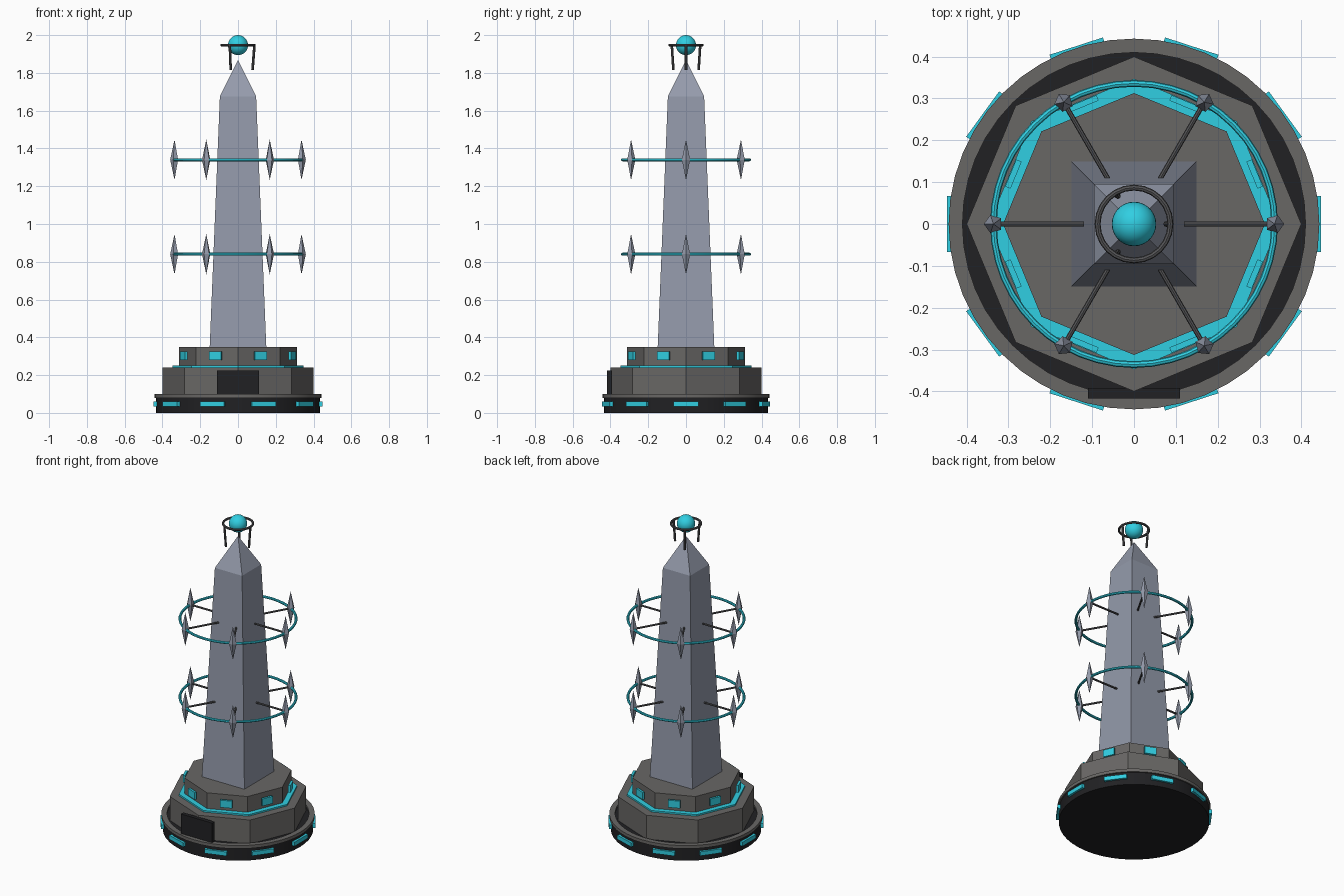
import bpy, bmesh, math
from mathutils import Vector, Matrix

if "Cube" in bpy.data.objects:
    bpy.data.objects.remove(bpy.data.objects["Cube"])

def material(name, rgb):
    m = bpy.data.materials.new(name)
    m.diffuse_color = (*rgb, 1)
    m.use_nodes = True
    m.node_tree.nodes["Principled BSDF"].inputs["Base Color"].default_value = m.diffuse_color
    return m

CYAN = material("glow_cyan", (0.03, 0.62, 0.76))
STONE = material("blue_stone", (0.30, 0.33, 0.41))
BASE = material("base_grey", (0.14, 0.135, 0.13))
BLACK = material("black", (0.015, 0.015, 0.017))
METAL = material("dark_metal", (0.09, 0.09, 0.095))

def finish(bm, name, mat, smooth=False):
    bmesh.ops.recalc_face_normals(bm, faces=bm.faces)
    me = bpy.data.meshes.new(name)
    bm.to_mesh(me)
    bm.free()
    me.materials.append(mat)
    ob = bpy.data.objects.new(name, me)
    bpy.context.collection.objects.link(ob)
    if smooth:
        bpy.ops.object.select_all(action='DESELECT')
        ob.select_set(True)
        bpy.context.view_layer.objects.active = ob
        bpy.ops.object.shade_smooth_by_angle(angle=math.radians(35))
    return ob

def lathe(name, mat, profile, n, smooth=False, turn=0.0, closed=False):
    """Revolve an (r, z) profile with n sides; open profiles get caps."""
    bm = bmesh.new()
    rings = [[bm.verts.new((r * math.cos(turn + i * math.tau / n),
                            r * math.sin(turn + i * math.tau / n), z))
              for i in range(n)] for r, z in profile]
    pairs = list(zip(rings, rings[1:])) + ([(rings[-1], rings[0])] if closed else [])
    for a, b in pairs:
        for i in range(n):
            j = (i + 1) % n
            bm.faces.new((a[i], a[j], b[j], b[i]))
    if not closed:
        bm.faces.new(rings[0])
        bm.faces.new(rings[-1])
    bmesh.ops.remove_doubles(bm, verts=bm.verts, dist=1e-5)
    return finish(bm, name, mat, smooth)

def torus(name, mat, R, r, z, n, sides=8):
    prof = [(R + r * math.cos(k * math.tau / sides), z + r * math.sin(k * math.tau / sides))
            for k in range(sides)]
    return lathe(name, mat, prof, n, True, closed=True)

def box(name, mat, center, size, angle=0.0):
    bm = bmesh.new()
    m = Matrix.Rotation(angle, 4, 'Z') @ Matrix.Translation(center) @ Matrix.Diagonal((*size, 1))
    bmesh.ops.create_cube(bm, size=1, matrix=m)
    return finish(bm, name, mat)

def rod(name, mat, a, b, r):
    a, b = Vector(a), Vector(b)
    d = b - a
    bm = bmesh.new()
    m = Matrix.Translation((a + b) / 2) @ d.to_track_quat('Z', 'Y').to_matrix().to_4x4()
    bmesh.ops.create_cone(bm, cap_ends=True, segments=8, radius1=r, radius2=r,
                          depth=d.length, matrix=m)
    return finish(bm, name, mat, True)

def polar(r, a, z):
    return (r * math.cos(a), r * math.sin(a), z)

# Round base with raised rim
lathe("base_disc", BLACK, [(0.435, 0), (0.435, 0.088)], 48, True)
lathe("base_rim", BASE, [(0.41, 0.08), (0.443, 0.08), (0.443, 0.1), (0.41, 0.1)],
      48, True, closed=True)
for i in range(10):
    box(f"base_light_{i}", CYAN, (0.437, 0, 0.048), (0.02, 0.134, 0.026), i * math.tau / 10)

# Octagonal tiers and glowing seam
lathe("lower_tier", BASE, [(0.40, 0.08), (0.40, 0.24)], 8)
lathe("seam_plate", CYAN, [(0.347, 0.236), (0.347, 0.25)], 8)
lathe("upper_tier", BASE, [(0.313, 0.24), (0.313, 0.35)], 8)
for i in range(8):
    box(f"tier_light_{i}", CYAN, (0.312, 0, 0.302), (0.014, 0.07, 0.046),
        (i + 0.5) * math.tau / 8)
box("front_panel", BLACK, (0, -0.405, 0.163), (0.22, 0.025, 0.125))

# Obelisk shaft with pyramid tip
s = math.sqrt(2)
lathe("obelisk", STONE, [(0.15 * s, 0.345), (0.096 * s, 1.675), (0, 1.867)][:2] + [(1e-6, 1.867)],
      4, turn=math.pi / 4)

# Two halo rings with struts and crystals
for name, z in (("lower", 0.84), ("upper", 1.34)):
    torus(f"{name}_halo", CYAN, 0.336, 0.008, z, 48)
    for i in range(6):
        a = i * math.tau / 6
        rod(f"{name}_strut_{i}", METAL, polar(0.12, a, z), polar(0.33, a, z), 0.006)
        c = lathe(f"{name}_crystal_{i}", STONE,
                  [(1e-6, -0.107), (0.023, 0), (1e-6, 0.107)], 5)
        c.location = polar(0.336, a, z)
        c.rotation_euler.z = a

# Crown: glowing orb, ring and three legs
bm = bmesh.new()
bmesh.ops.create_uvsphere(bm, u_segments=32, v_segments=16, radius=0.053,
                          matrix=Matrix.Translation((0, 0, 1.947)))
finish(bm, "orb", CYAN, True)
torus("crown_ring", METAL, 0.087, 0.007, 1.947, 24)
for i in range(3):
    a = i * math.tau / 3
    rod(f"crown_leg_{i}", METAL, polar(0.077, a, 1.815), polar(0.087, a, 1.947), 0.007)
